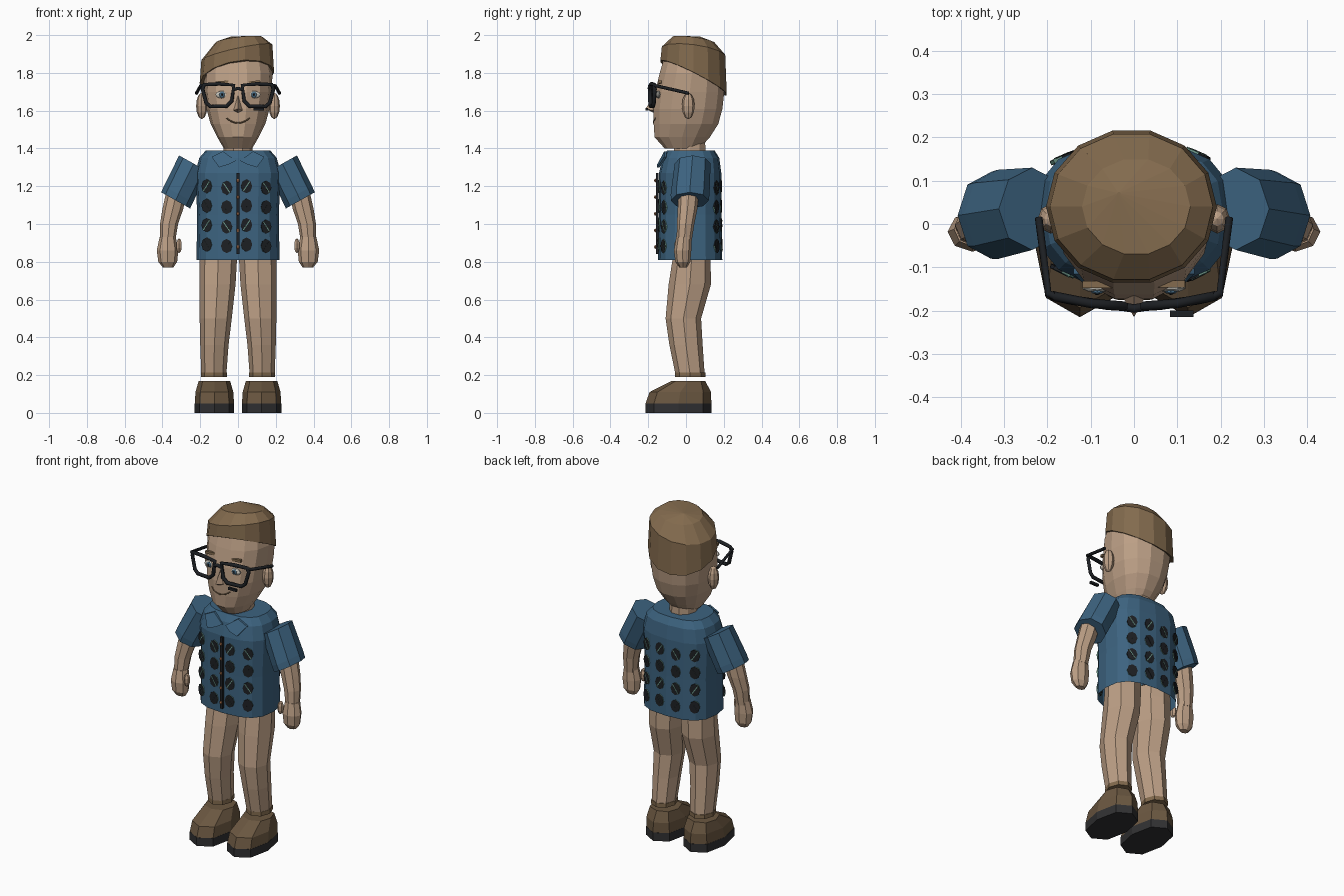
import bpy, bmesh, math
from mathutils import Vector, Matrix
from mathutils.bvhtree import BVHTree

cube = bpy.data.objects.get("Cube")
if cube:
    bpy.data.objects.remove(cube)


def material(name, *rgb):
    m = bpy.data.materials.new(name)
    m.use_nodes = True
    m.diffuse_color = (*rgb, 1)
    m.node_tree.nodes["Principled BSDF"].inputs["Base Color"].default_value = (*rgb, 1)
    return m


SKIN = material("skin", .5, .345, .235)
HAIR = material("brown_hair", .225, .145, .075)
SHIRT = material("blue_cloth", .046, .125, .215)
LEAF = material("leaf_green", .15, .31, .25)
BLACK = material("black_plastic", .012, .014, .017)
SHOE = material("brown_leather", .145, .095, .052)
SOLE = material("dark_rubber", .03, .03, .032)
WHITE = material("eye_white", .6, .58, .52)
IRIS = material("iris_blue", .07, .16, .25)
BUTTON = material("button_brown", .3, .12, .05)


def finish(name, bm, *mats):
    bmesh.ops.recalc_face_normals(bm, faces=bm.faces[:])
    mesh = bpy.data.meshes.new(name)
    bm.to_mesh(mesh)
    bm.free()
    for m in mats:
        mesh.materials.append(m)
    ob = bpy.data.objects.new(name, mesh)
    bpy.context.collection.objects.link(ob)
    return ob


def loft(name, rings, mat, n=8, s=1, tilt=0, power=1, bottom=True):
    """Skin rings of (x, y, z, x radius, y radius); z may be a function of x and y."""
    bm = bmesh.new()
    loops = []
    for cx, cy, z, rx, ry in rings:
        loop = []
        for i in range(n):
            a = 2 * math.pi * i / n
            c, d = (math.copysign(abs(v) ** power, v) for v in (math.cos(a), math.sin(a)))
            x, y = cx + rx * c * math.cos(tilt), cy + ry * d
            h = z(x, y) if callable(z) else z + rx * c * math.sin(tilt)
            loop.append(bm.verts.new((s * x, y, h)))
        loops.append(loop)
    for a, b in zip(loops, loops[1:]):
        for i in range(n):
            j = (i + 1) % n
            bm.faces.new((a[i], a[j], b[j], b[i]))
    if bottom:
        bm.faces.new(loops[0])
    bm.faces.new(loops[-1])
    return finish(name, bm, mat)


def ball(name, centre, radii, mat, u=8, v=6):
    bm = bmesh.new()
    bmesh.ops.create_uvsphere(bm, u_segments=u, v_segments=v, radius=1,
                              matrix=Matrix.Translation(centre) @ Matrix.Diagonal((*radii, 1)))
    return finish(name, bm, mat)


def box(name, centre, size, mat, roll=0):
    bm = bmesh.new()
    bmesh.ops.create_cube(bm, size=1, matrix=Matrix.Translation(centre)
                          @ Matrix.Rotation(roll, 4, 'Y') @ Matrix.Diagonal((*size, 1)))
    return finish(name, bm, mat)


def tube(name, points, radius, mat, closed=False):
    cu = bpy.data.curves.new(name, 'CURVE')
    cu.dimensions = '3D'
    cu.bevel_depth, cu.bevel_resolution, cu.use_fill_caps = radius, 1, True
    sp = cu.splines.new('POLY')
    sp.points.add(len(points) - 1)
    for p, co in zip(sp.points, points):
        p.co = (*co, 1)
    sp.use_cyclic_u = closed
    cu.materials.append(mat)
    ob = bpy.data.objects.new(name, cu)
    bpy.context.collection.objects.link(ob)
    bpy.ops.object.select_all(action='DESELECT')
    ob.select_set(True)
    bpy.context.view_layer.objects.active = ob
    bpy.ops.object.convert(target='MESH')


def surface(ob):
    me = ob.data
    return BVHTree.FromPolygons([v.co for v in me.vertices], [p.vertices for p in me.polygons])


def hit(tree, x, z, side=-1):
    co, normal, *_ = tree.ray_cast(Vector((x, side, z)), Vector((0, -side, 0)))
    return co, normal


# Head, neck and swept hair
head = loft("head", [(0, -.02, 1.4, .075, .095), (0, -.02, 1.46, .11, .15), (0, 0, 1.53, .145, .175),
                     (0, .01, 1.61, .167, .187), (0, .02, 1.7, .178, .187), (0, .032, 1.8, .183, .175),
                     (0, .038, 1.89, .165, .155)], SKIN, 14, power=.9)
loft("neck", [(0, .02, 1.33, .078, .088), (0, .02, 1.47, .075, .085)], SKIN, 10)
loft("hair", [(-.006, .04, lambda x, y: 1.795 + .15 * x - .5 * y, .197, .18),
              (-.006, .04, lambda x, y: 1.915 + .22 * x - .13 * y, .188, .172),
              (.005, .04, lambda x, y: 1.98 + .12 * x - .14 * y, .125, .112),
              (-.035, .07, lambda x, y: 1.992, .004, .004)], HAIR, 14)
face = surface(head)

# Nose and smile
bm = bmesh.new()
top, tip, l, r, low = [bm.verts.new(p) for p in ((0, -.16, 1.69), (0, -.215, 1.61), (-.028, -.165, 1.6),
                                                (.028, -.165, 1.6), (0, -.165, 1.585))]
for f in ((top, l, tip), (top, tip, r), (l, low, tip), (low, r, tip)):
    bm.faces.new(f)
finish("nose", bm, SKIN)
smile = [hit(face, .01 * i, 1.535 + .0007 * i * i)[0] for i in range(-6, 7)]
tube("mouth", smile, .004, SHOE)

# Eyes, brows, ears and glasses
for s, side in ((-1, "right"), (1, "left")):
    p, _ = hit(face, s * .085, 1.685)
    ball(side + "_eye", p, (.036, .012, .02), WHITE, 10)
    ball(side + "_iris", p - Vector((0, .01, 0)), (.015, .006, .016), IRIS)
    ball(side + "_pupil", p - Vector((0, .015, 0)), (.006, .003, .007), BLACK)
    b, _ = hit(face, s * .083, 1.75)
    box(side + "_brow", b - Vector((0, .004, 0)), (.07, .016, .015), HAIR, -.08)
    ball(side + "_ear", (s * .192, .012, 1.625), (.03, .034, .07), SKIN)
    outline = ((.022, 1.735), (.1, 1.742), (.178, 1.738), (.188, 1.715), (.168, 1.64),
               (.145, 1.622), (.06, 1.624), (.033, 1.65))
    tube(side + "_glasses_rim", [(s * x, -.19 + .7 * x * x, z) for x, z in outline], .011, BLACK, True)
    tube(side + "_glasses_arm", [(s * .18, -.168, 1.735), (s * .198, -.16, 1.732), (s * .22, .015, 1.692)],
         .009, BLACK)
tube("glasses_bridge", [(-.03, -.19, 1.71), (0, -.195, 1.718), (.03, -.19, 1.71)], .01, BLACK)
box("glasses_lower_bar", (.11, -.207, 1.607), (.055, .014, .014), BLACK)

# Shirt body
shirt = loft("shirt", [(0, .022, .81, .22, .17), (0, .022, 1.05, .216, .166), (0, .022, 1.27, .226, .165),
                       (0, .026, 1.35, .205, .15), (0, .026, 1.39, .17, .125)], SHIRT, 16,
             power=.75, bottom=False)
cloth = surface(shirt)
box("button_strip", (0, -.153, 1.055), (.016, .014, .43), BLACK)
for i in range(5):
    ball("button", (0, -.163, 1.23 - .088 * i), (.009, .006, .01), BUTTON, 8, 4)

# Leaf print, front and back
bm = bmesh.new()
for side in (-1, 1):
    for col, x in enumerate((-.165, -.06, .045, .148)):
        for row in range(4):
            co, normal = hit(cloth, x, 1.2 - .103 * row - .008 * (col % 2), side)
            if normal.y * side < 0:
                normal = -normal
            place = Matrix.Translation(co) @ normal.to_track_quat('Z', 'Y').to_matrix().to_4x4()
            bmesh.ops.create_cone(bm, cap_ends=True, segments=8, radius1=.03, radius2=.03, depth=.009,
                                  matrix=place @ Matrix.Diagonal((1, 1.25, 1, 1)))
            start = len(bm.faces)
            turn = Matrix.Rotation(.6 if (row + col) % 2 else -.6, 4, 'Z')
            bmesh.ops.create_cube(bm, size=1, matrix=place @ turn @ Matrix.Diagonal((.005, .062, .012, 1)))
            bm.faces.ensure_lookup_table()
            for f in bm.faces[start:]:
                f.material_index = 1
finish("shirt_leaves", bm, LEAF, BLACK)

for s, side in ((-1, "right"), (1, "left")):
    # Collar flap
    bm = bmesh.new()
    bm.faces.new([bm.verts.new((s * x, y, z)) for x, y, z in (
        (.01, -.135, 1.335), (.08, -.115, 1.385), (.14, -.115, 1.355), (.1, -.153, 1.3), (.05, -.153, 1.315))])
    flap = bmesh.ops.extrude_face_region(bm, geom=bm.faces[:])["geom"]
    bmesh.ops.translate(bm, vec=(0, .012, 0), verts=[v for v in flap if isinstance(v, bmesh.types.BMVert)])
    finish(side + "_collar", bm, SHIRT)

    # Sleeve, arm and hand
    loft(side + "_sleeve", [(.33, .02, 1.125, .088, .1), (.315, .022, 1.158, .088, .103),
                            (.235, .035, 1.32, .088, .095)], SHIRT, 8, s, tilt=.51)
    loft(side + "_arm", [(.372, -.01, .91, .04, .04), (.365, -.002, 1.0, .048, .046),
                         (.345, .008, 1.08, .055, .052), (.325, .015, 1.17, .055, .055)], SKIN, 8, s)
    loft(side + "_hand", [(.37, -.015, .77, .028, .02), (.372, -.017, .8, .05, .04),
                          (.373, -.018, .86, .057, .046), (.372, -.012, .93, .043, .04)], SKIN, 8, s)
    ball(side + "_thumb", (s * .312, -.04, .885), (.017, .022, .04), SKIN, 6, 5)

    # Leg, ankle band and shoe
    loft(side + "_leg", [(.128, .022, .2, .066, .077), (.125, 0, .36, .075, .088), (.118, -.014, .5, .085, .094),
                         (.109, .02, .68, .096, .112), (.105, .03, .82, .1, .1), (.105, .03, .9, .095, .1)],
         SKIN, 8, s)
    loft(side + "_ankle_band", [(.128, .022, .19, .069, .08), (.128, .022, .215, .069, .08)], HAIR, 8, s)
    loft(side + "_sole", [(.125, -.04, 0, .105, .175), (.125, -.04, .05, .105, .175)], SOLE, 8, s, power=.85)
    loft(side + "_shoe", [(.125, -.04, .05, .104, .174), (.125, -.03, .11, .1, .163),
                          (.125, .013, .17, .083, .088)], SHOE, 8, s, power=.85)
